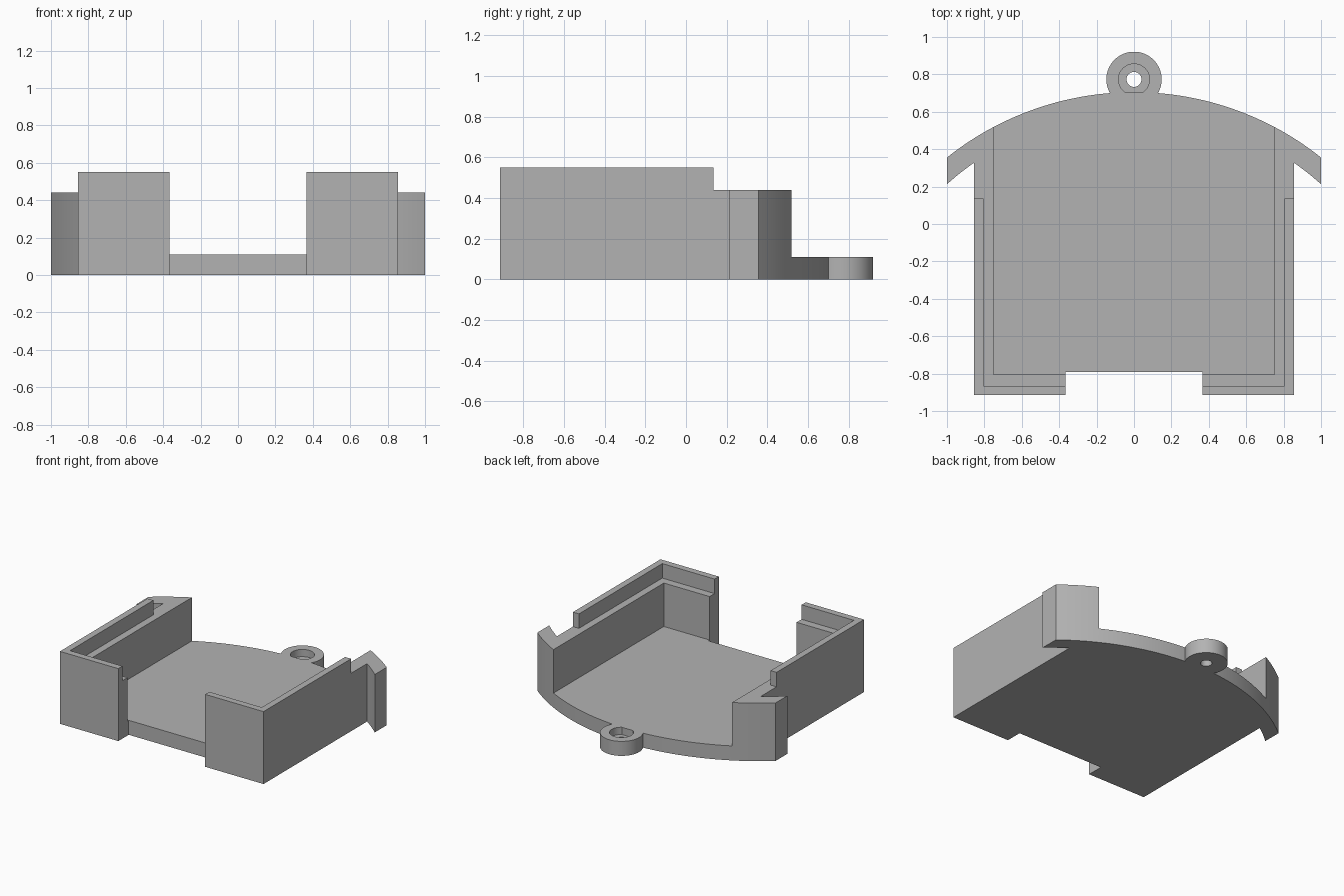
import bpy, bmesh, math

cube = bpy.data.objects.get("Cube")
if cube:
    bpy.data.objects.remove(cube, do_unlink=True)

grey = bpy.data.materials.new("plain grey")
grey.use_nodes = True
COLOUR = (0.45, 0.45, 0.45, 1)
grey.diffuse_color = COLOUR
grey.node_tree.nodes["Principled BSDF"].inputs["Base Color"].default_value = COLOUR

# Shared dimensions
FLOOR, LEDGE, TOP = 0.11, 0.44, 0.55
SIDE, INNER, RIM = 0.855, 0.75, 0.805
FRONT, NOTCH = -0.915, 0.365
ARC_Y, ARC_R, WING_R = -0.9, 1.605, 1.496
BOSS_Y = 0.773


def arc(radius, x0, x1, steps):
    """Points along the curved back, from x0 to x1."""
    xs = [x0 + (x1 - x0) * i / steps for i in range(steps + 1)]
    return [(x, ARC_Y + math.sqrt(radius ** 2 - x * x)) for x in xs]


def mirrored(points):
    return [(-x, y) for x, y in reversed(points)]


def circle(radius, steps=64):
    return [(radius * math.cos(2 * math.pi * i / steps),
             BOSS_Y + radius * math.sin(2 * math.pi * i / steps)) for i in range(steps)]


def prism(name, points, z0, z1):
    """Extrude a flat outline upwards into a closed solid."""
    bm = bmesh.new()
    face = bm.faces.new([bm.verts.new((x, y, z0)) for x, y in points])
    out = bmesh.ops.extrude_face_region(bm, geom=[face])
    verts = [v for v in out["geom"] if isinstance(v, bmesh.types.BMVert)]
    bmesh.ops.translate(bm, verts=verts, vec=(0, 0, z1 - z0))
    bmesh.ops.recalc_face_normals(bm, faces=bm.faces)
    mesh = bpy.data.meshes.new(name)
    bm.to_mesh(mesh)
    bm.free()
    mesh.materials.append(grey)
    obj = bpy.data.objects.new(name, mesh)
    bpy.context.collection.objects.link(obj)
    return obj


def combine(target, tool, operation):
    """Apply a boolean and discard the tool."""
    bpy.context.view_layer.objects.active = target
    mod = target.modifiers.new("combine", "BOOLEAN")
    mod.operation, mod.solver, mod.object = operation, "EXACT", tool
    bpy.ops.object.modifier_apply(modifier=mod.name)
    bpy.data.objects.remove(tool, do_unlink=True)


# Outlines of one side, mirrored for the other
wing = arc(WING_R, SIDE, 1, 6) + arc(ARC_R, 1, INNER, 8)
wall = [(NOTCH, FRONT), (SIDE, FRONT)] + wing + [(INNER, -0.805), (NOTCH, -0.805)]
rim = [(NOTCH, FRONT), (SIDE, FRONT), (SIDE, 0.135), (RIM, 0.135),
       (RIM, -0.865), (NOTCH, -0.865)]
half = [(NOTCH, -0.79), (NOTCH, FRONT), (SIDE, FRONT)] + wing
floor = half + arc(ARC_R, INNER, -INNER, 40)[1:-1] + mirrored(half)

# Screw boss with counterbore and through hole
boss = prism("screw_boss", circle(0.148), 0, FLOOR)
combine(boss, prism("counterbore", circle(0.083), 0.055, 0.2), "DIFFERENCE")
combine(boss, prism("screw_hole", circle(0.04), -0.1, 0.2), "DIFFERENCE")

# Floor, walls with curved wings, and raised rims
tray = prism("tray", floor, 0, FLOOR)
for outline, height in ((wall, LEDGE), (rim, TOP)):
    for points in (outline, mirrored(outline)):
        combine(tray, prism("wall_part", points, 0, height), "UNION")
combine(tray, boss, "UNION")

# Merge coplanar faces and smooth the curves
bm = bmesh.new()
bm.from_mesh(tray.data)
bmesh.ops.remove_doubles(bm, verts=bm.verts, dist=0.0002)
bmesh.ops.dissolve_limit(bm, angle_limit=math.radians(0.3), verts=bm.verts, edges=bm.edges)
bm.to_mesh(tray.data)
bm.free()
bpy.ops.object.select_all(action="DESELECT")
tray.select_set(True)
bpy.context.view_layer.objects.active = tray
bpy.ops.object.shade_smooth_by_angle(angle=math.radians(25))
